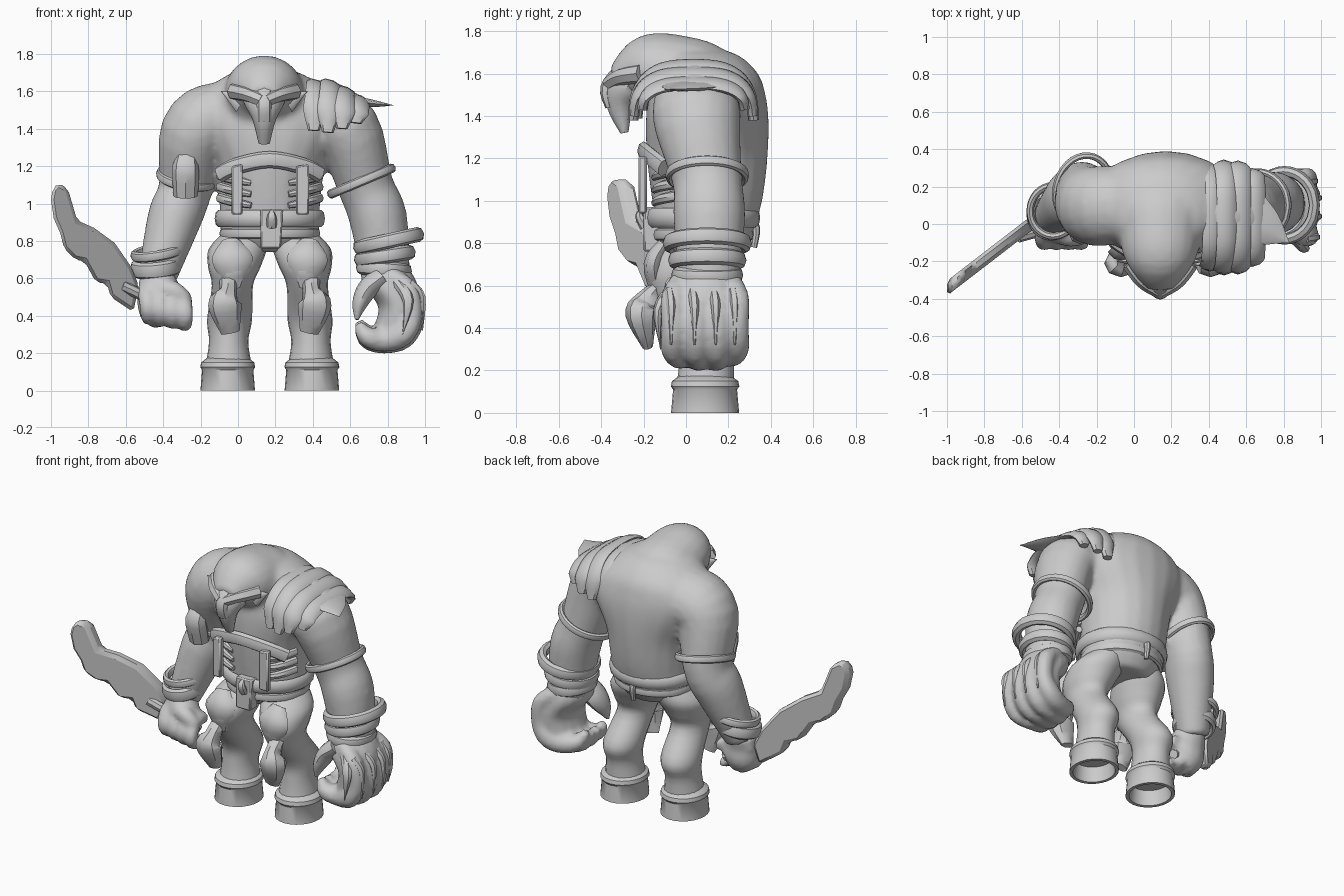
import bpy, bmesh, math
from mathutils import Vector

grey = bpy.data.materials.new("stone grey")
grey.diffuse_color = (0.6, 0.6, 0.6, 1)
MID = 0.17  # body centre line


def finish(name, bm, angle=40):
    bmesh.ops.recalc_face_normals(bm, faces=bm.faces)
    me = bpy.data.meshes.new(name)
    bm.to_mesh(me)
    bm.free()
    me.materials.append(grey)
    ob = bpy.data.objects.new(name, me)
    bpy.context.collection.objects.link(ob)
    bpy.context.view_layer.objects.active = ob
    for o in bpy.context.selected_objects:
        o.select_set(False)
    ob.select_set(True)
    bpy.ops.object.shade_smooth_by_angle(angle=math.radians(angle))
    return ob


def spline(rows, steps):
    # Catmull-Rom through rows of (x, y, z, side radius, depth radius)
    out = []
    for i in range(len(rows) - 1):
        p = [rows[max(0, min(len(rows) - 1, i + k))] for k in (-1, 0, 1, 2)]
        for s in range(steps):
            t = s / steps
            out.append([0.5 * (2 * b + (c - a) * t + (2 * a - 5 * b + 4 * c - d) * t * t
                               + (3 * b - a - 3 * c + d) * t ** 3) for a, b, c, d in zip(*p)])
    return out + [list(rows[-1])]


def tube(bm, rows, steps=4, n=20, ref=(1, 0, 0), level=False, closed=False):
    pts = spline(rows, steps) if steps > 1 else [list(r) for r in rows]
    if closed:
        pts.pop()
    m, loops = len(pts), []
    for i, p in enumerate(pts):
        j, k = ((i + 1) % m, i - 1) if closed else (min(i + 1, m - 1), max(i - 1, 0))
        t = Vector((0, 0, 1)) if level else (Vector(pts[j][:3]) - Vector(pts[k][:3])).normalized()
        u = Vector(ref)
        u = (u - t * u.dot(t)).normalized()
        v = t.cross(u)
        loops.append([bm.verts.new(Vector(p[:3]) + u * max(p[3], .002) * math.cos(a)
                                   + v * max(p[4], .002) * math.sin(a))
                      for a in (2 * math.pi * q / n for q in range(n))])
    for i in range(m if closed else m - 1):
        a, b = loops[i], loops[(i + 1) % m]
        for q in range(n):
            bm.faces.new((a[q], a[(q + 1) % n], b[(q + 1) % n], b[q]))
    if not closed:
        bm.faces.new(loops[0])
        bm.faces.new(loops[-1])


def limb(name, rows, **kw):
    bm = bmesh.new()
    tube(bm, rows, **kw)
    return finish(name, bm)


def band(name, c, u, v, w, h, n=16):
    # closed strap around an ellipse with half axes u and v
    c, u, v = Vector(c), Vector(u), Vector(v)
    rows = [tuple(c + u * math.cos(a) + v * math.sin(a)) + (h, w)
            for a in (2 * math.pi * i / n for i in range(n + 1))]
    return limb(name, rows, steps=2, n=8, ref=u.cross(v), closed=True)


def plate(name, outline, y0, y1, slant=0.0, x0=0.0, bevel=0.008):
    # front-facing outline given depth, optionally slanted across x
    bm = bmesh.new()
    lo, hi = [[bm.verts.new((x, y + slant * (x - x0), z)) for x, z in outline] for y in (y0, y1)]
    bm.faces.new(lo)
    bm.faces.new(hi)
    for i in range(len(lo)):
        j = (i + 1) % len(lo)
        bm.faces.new((lo[i], lo[j], hi[j], hi[i]))
    ob = finish(name, bm, 30)
    b = ob.modifiers.new("edge", 'BEVEL')
    b.width, b.segments = bevel, 1
    return ob


def fuse(name, bm, smooth=6):
    # overlapping tubes blended into one skin
    ob = finish(name, bm, 180)
    r = ob.modifiers.new("fuse", 'REMESH')
    r.mode, r.voxel_size, r.use_smooth_shade = 'VOXEL', .018, True
    s = ob.modifiers.new("soften", 'SMOOTH')
    s.factor, s.iterations = .5, smooth


# body: torso, head, right arm, left arm
bm = bmesh.new()
tube(bm, [(MID, .09, .74, .17, .15), (MID, .09, .84, .26, .22), (MID, .1, 1.0, .27, .26),
          (MID, .1, 1.2, .3, .285), (.17, .1, 1.38, .4, .29), (.16, .1, 1.5, .41, .275),
          (.15, .09, 1.6, .33, .25), (.15, .05, 1.69, .2, .19), (.15, .02, 1.73, .05, .06)], level=True)
tube(bm, [(.14, .25, 1.45, .1, .1), (.14, .1, 1.53, .24, .2), (.14, -.06, 1.585, .22, .2),
          (.14, -.2, 1.61, .185, .17), (.14, -.34, 1.57, .08, .06)])
tube(bm, [(.2, .1, 1.5, .15, .18), (.42, .08, 1.48, .17, .2), (.58, .05, 1.4, .18, .21),
          (.68, .1, 1.1, .15, .165), (.75, .11, .92, .155, .17), (.79, .11, .6, .13, .14)])
tube(bm, [(.1, .1, 1.45, .15, .18), (-.1, .1, 1.46, .19, .21), (-.23, .1, 1.37, .19, .21),
          (-.28, .17, 1.08, .145, .165), (-.34, .13, .92, .145, .16), (-.44, .04, .58, .1, .1)])
fuse("body", bm)

# face: muzzle, nose, hooded brows, ears
limb("muzzle", [(.14, -.22, 1.6, .13, .08), (.14, -.29, 1.52, .1, .09), (.14, -.31, 1.44, .06, .065),
                (.14, -.29, 1.32, .03, .02)], n=10)
limb("nose", [(.14, -.31, 1.62, .05, .03), (.14, -.37, 1.53, .04, .035), (.14, -.36, 1.44, .04, .02)], n=8)
for s in (-1, 1):
    limb("brow", [(.14, -.35, 1.55, .04, .05), (.14 + s * .08, -.29, 1.585, .045, .06),
                  (.14 + s * .15, -.2, 1.6, .05, .06)], n=8, ref=(0, 0, 1))
    limb("ear", [(.14 + s * .12, -.2, 1.54, .06, .03), (.14 + s * .23, -.2, 1.6, 0, 0)], n=8, ref=(0, 0, 1))

# legs, boots and knee guards
for s in (-1, 1):
    def X(d):
        return MID + s * d
    limb("leg", [(X(.12), .1, .86, .11, .13), (X(.17), .04, .76, .155, .18), (X(.19), -.01, .66, .14, .18),
                 (X(.2), -.01, .56, .11, .15), (X(.215), .11, .38, .12, .15),
                 (X(.22), .1, .26, .105, .13), (X(.22), .09, .13, .125, .135)], level=True)
    limb("boot", [(X(.225), .09, z, q, q * 1.1) for q, z in
                  ((.11, .175), (.142, .15), (.147, .125), (.137, .11), (.146, 0), (.125, 0), (.115, .1))],
         steps=1, n=24, level=True)
    limb("thigh_ridge", [(X(.21), -.1, .8, .05, .03), (X(.2), -.15, .7, .11, .05),
                         (X(.19), -.13, .55, .04, .03)], n=8)
    limb("knee_guard", [(X(.22), -.13, .6, .05, .03), (X(.225), -.19, .52, .05, .06),
                        (X(.24), -.21, .46, .09, .075), (X(.21), -.18, .31, .05, .025)], n=8)

# belt, buckle and chest harness
band("belt", (MID, .08, .92), (.275, 0, 0), (0, .25, 0), .02, .045)
band("lower_belt", (MID, .08, .84), (.25, 0, 0), (0, .22, 0), .02, .03)
plate("buckle", [(.12, .97), (.24, .97), (.23, .76), (.12, .76)], -.2, -.12)
limb("buckle_stud", [(.18, -.19, .88, .03, .03), (.18, -.22, .93, .025, .02), (.18, -.2, .96, .01, .01)], n=8)
limb("back_tail", [(MID, .29, .92, .03, .03), (MID, .33, .87, .022, .02), (MID, .32, .78, .015, .015)], n=8)
for a, b in ((-.035, .025), (.31, .38)):
    plate("harness_strap", [(a, 1.2), (b, 1.21), (b, .94), (a, .94)], -.225, -.185)
limb("harness_top", [(MID + d, -.2 + 1.3 * d * d, 1.235 - 1.1 * d * d, .045, .03)
                     for d in (-.27, -.18, 0, .18, .27)], n=8, ref=(0, 0, 1))
for z in (1.01, 1.07, 1.13):
    for s in (-1, 1):
        limb("rib", [(MID + s * .1, -.15, z - .02, .016, .015), (MID + s * .2, -.11, z, .025, .025),
                     (MID + s * .27, .0, z + .02, .025, .02)], n=8, ref=(0, 0, 1))

# arm rings, wrist cuffs and a hanging pouch
band("right_arm_ring", (.66, .1, 1.12), (.165, 0, .07), (0, .18, 0), .018, .025)
band("left_arm_ring", (-.27, .18, 1.14), (.15, .02, -.02), (0, .185, .05), .018, .025)
for x, z, r, t in ((.805, .8, .16, .035), (.785, .72, .135, .02), (.78, .65, .12, -.01)):
    band("right_cuff", (x, .1, z), (r, 0, t), (0, r + .02, 0), .03, .04)
band("left_cuff_top", (-.43, .07, .74), (.125, 0, .02), (0, .135, .02), .02, .028)
band("left_cuff", (-.44, .05, .66), (.11, 0, .01), (0, .115, .02), .025, .045)
limb("arm_pouch", [(-.27, -.02, 1.26, .05, .04), (-.28, -.05, 1.2, .07, .06),
                   (-.28, -.03, 1.12, .07, .065), (-.28, -.01, 1.04, .065, .06)], n=8, steps=2)


def soft(v):
    return math.copysign(abs(v) ** .75, v)


# draped shoulder guard: overlapping layers fanning outward, then a spike
for x, base, top, ry in ((.425, 1.39, 1.635, .265), (.5, 1.38, 1.635, .285), (.575, 1.4, 1.6, .28),
                         (.65, 1.43, 1.555, .24)):
    rows = []
    for k in range(11):
        a = math.pi * k / 10
        rows.append((x - .02 * (1 - math.sin(a)), .035 + ry * soft(math.cos(a)),
                     base + (top - base) * soft(math.sin(a)), .062 if 0 < k < 10 else .03, .025))
    limb("shoulder_layer", rows, steps=3, n=8, ref=(.9, 0, -.4))
limb("shoulder_spike", [(.64, 0, 1.545, .17, .025), (.72, -.03, 1.535, .1, .02), (.83, -.1, 1.525, 0, 0)],
     n=8, ref=(0, 1, 0))

# right hand: heavy palm with curled fingers and claws
bm = bmesh.new()
tube(bm, [(.79, .1, .66, .12, .14), (.81, .09, .57, .15, .18), (.86, .09, .45, .11, .19),
          (.84, .09, .32, .12, .17), (.81, .09, .245, .09, .12)], n=16, level=True)
for y, d in ((-.06, .01), (.05, 0), (.15, 0), (.24, .02)):
    tube(bm, [(.8, y * .8 + .02, .62, .05, .05), (.91, y, .54, .06, .055), (.945 - d, y, .4, .058, .055),
              (.89 - d, y, .29 + d, .06, .065), (.78, y * .8 + .02, .26 + d, .06, .065),
              (.69, y * .7, .28 + d, .06, .055), (.645, y * .6, .35 + d, .025, .025)], n=10, ref=(0, 1, 0))
    limb("right_claw", [(.92, y - .02, .58, .022, .02), (.985 - d, y - .01, .5, .022, .02),
                        (.985 - d, y - .01, .32, .004, .004)], n=6, ref=(0, 1, 0))
fuse("right_hand", bm, 2)
limb("right_thumb", [(.76, 0, .6, .1, .06), (.69, -.02, .54, .09, .055), (.65, -.05, .46, .06, .04),
                     (.635, -.07, .38, .01, .01)], n=12, ref=(0, 1, 0))
limb("front_claw", [(.85, -.07, .58, .03, .03), (.91, -.13, .48, .03, .025), (.88, -.12, .3, 0, 0)], n=8)

# left fist gripping the weapon
bm = bmesh.new()
tube(bm, [(-.44, .03, .62, .09, .09), (-.42, 0, .52, .12, .1), (-.41, 0, .43, .12, .1),
          (-.38, 0, .36, .07, .06)], n=14)
for i in range(4):
    x, z = -.49 + .065 * i, .4 - .012 * i
    tube(bm, [(x, .06, z + .12, .04, .04), (x, -.04, z + .13, .05, .045), (x + .01, -.1, z + .05, .048, .045),
              (x + .01, -.06, z - .01, .042, .04), (x + .01, .02, z, .03, .03)], n=8)
tube(bm, [(-.42, -.04, .55, .06, .06), (-.34, -.07, .53, .055, .055), (-.27, -.07, .48, .04, .04)],
     n=8, ref=(0, 0, 1))
fuse("left_hand", bm, 2)
limb("grip", [(-.62, -.07, .56, .03, .03), (-.3, .02, .41, .03, .03)], n=8, ref=(0, 0, 1))

# jagged blade
plate("blade", [(-.96, 1.11), (-.91, 1.08), (-.86, .91), (-.77, .87), (-.66, .79), (-.57, .66), (-.53, .56),
                (-.56, .42), (-.68, .5), (-.7, .57), (-.76, .58), (-.82, .69), (-.87, .7), (-.93, .76),
                (-.95, .84), (-.985, .92), (-1.0, 1.02), (-.99, 1.08)],
      -.045, .035, slant=.77, x0=-.56, bevel=.02)
